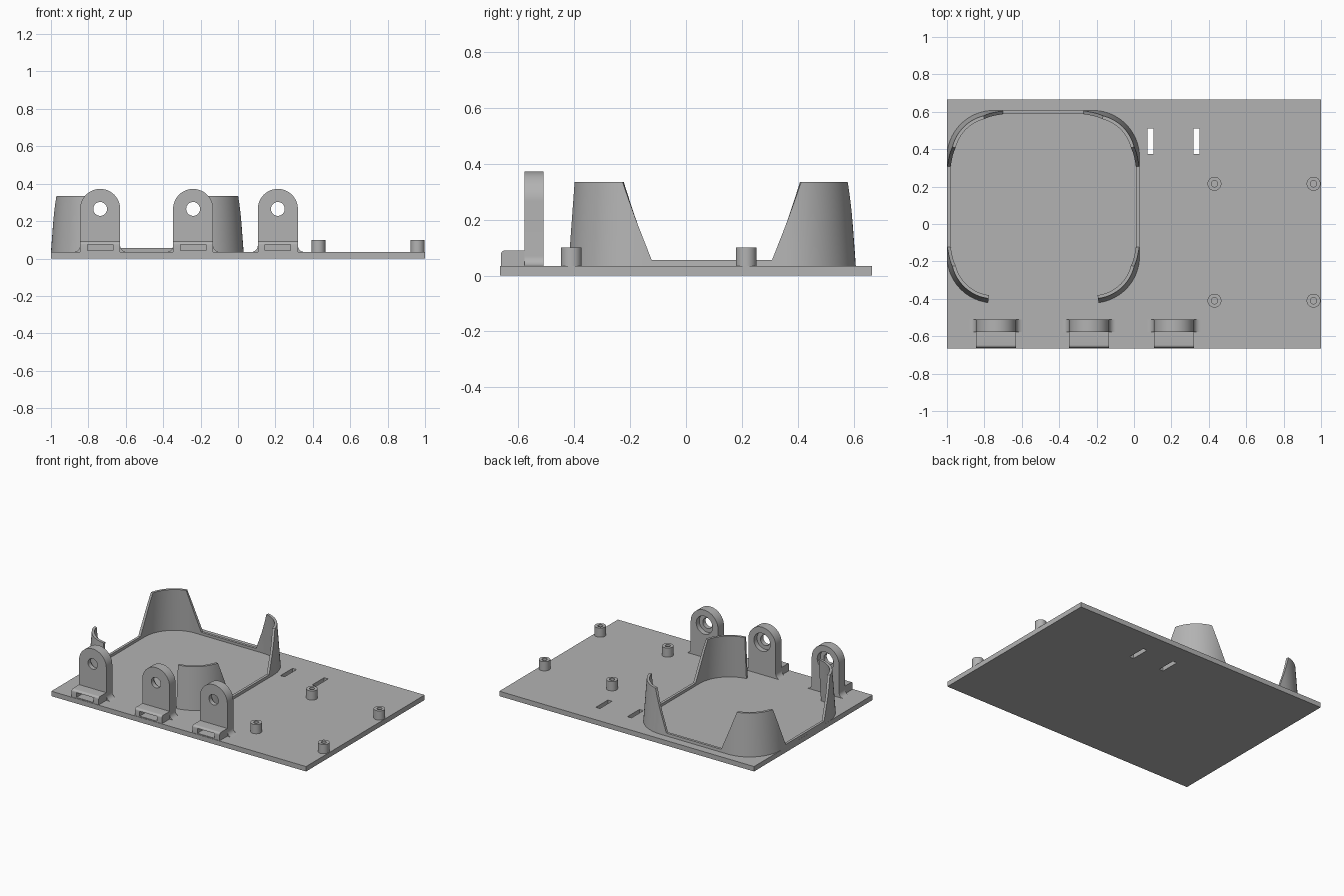
import bpy, bmesh
from math import sin, cos, pi, radians
from mathutils import Vector, Matrix

cube = bpy.data.objects.get("Cube")
if cube:
    bpy.data.objects.remove(cube, do_unlink=True)

grey = bpy.data.materials.new("plain grey")
grey.use_nodes = True
grey.diffuse_color = (0.45, 0.45, 0.45, 1)
grey.node_tree.nodes["Principled BSDF"].inputs["Base Color"].default_value = grey.diffuse_color

PLATE_TOP = 0.035


def finish(name, bm):
    bmesh.ops.recalc_face_normals(bm, faces=bm.faces)
    mesh = bpy.data.meshes.new(name)
    bm.to_mesh(mesh)
    bm.free()
    mesh.materials.append(grey)
    obj = bpy.data.objects.new(name, mesh)
    bpy.context.collection.objects.link(obj)
    return obj


def smooth(obj):
    bpy.ops.object.select_all(action='DESELECT')
    obj.select_set(True)
    bpy.context.view_layer.objects.active = obj
    bpy.ops.object.shade_smooth_by_angle(angle=radians(30))


def box(name, lo, hi):
    bm = bmesh.new()
    lo, hi = Vector(lo), Vector(hi)
    bmesh.ops.create_cube(bm, size=1, matrix=Matrix.Translation((lo + hi) / 2) @ Matrix.Diagonal((*(hi - lo), 1)))
    return finish(name, bm)


def prism(name, points, sweep):
    """Extrude a closed 3D outline along a vector."""
    bm = bmesh.new()
    face = bm.faces.new([bm.verts.new(p) for p in points])
    ext = bmesh.ops.extrude_face_region(bm, geom=[face])
    moved = [v for v in ext["geom"] if isinstance(v, bmesh.types.BMVert)]
    bmesh.ops.translate(bm, verts=moved, vec=sweep)
    return finish(name, bm)


def arc(cx, cy, r, start, end, n):
    return [(cx + r * cos(radians(start + (end - start) * i / n)),
             cy + r * sin(radians(start + (end - start) * i / n))) for i in range(n + 1)]


def cut(obj, *cutters):
    bpy.context.view_layer.objects.active = obj
    for c in cutters:
        c.hide_render = True
        mod = obj.modifiers.new("cut", 'BOOLEAN')
        mod.operation, mod.solver, mod.object = 'DIFFERENCE', 'EXACT', c
        bpy.ops.object.modifier_apply(modifier=mod.name)
        bpy.data.objects.remove(c, do_unlink=True)


# Base plate with two strap slots
plate = box("base_plate", (-1, -0.665, 0), (1, 0.665, PLATE_TOP))
cut(plate, *[box("slot_cutter", (x - 0.016, 0.375, -0.1), (x + 0.016, 0.51, 0.1)) for x in (0.087, 0.335)])

# Holder wall: rounded square, open at the front, low rim rising to four corner posts
CX, CY, HALF, R = -0.485, 0.0925, 0.515, 0.25
THICK, LEAN, LOW, RISE = 0.018, 0.075, 0.055, 0.28
SLOPE_START, SLOPE_RUN = 0.215, 0.11
STEPS, OPEN = 26, 2
inner = HALF - R
path = []
for quarter in range(4):
    a0 = -90 + 90 * quarter
    sx = 1 if quarter in (0, 1) else -1
    sy = 1 if quarter in (1, 2) else -1
    first = OPEN if quarter == 0 else 0
    last = STEPS - OPEN if quarter == 3 else STEPS
    corner = []
    for i in range(first, last + 1):
        a = radians(a0 + 90 * i / STEPS)
        n = Vector((cos(a), sin(a), 0))
        corner.append((Vector((sx * inner, sy * inner, 0)) + n * R, n))
    # points where the slopes meet the low rim
    if quarter > 0:
        n = corner[0][1]
        tangent = Vector((-n.y, n.x, 0))
        corner.insert(0, (n * HALF - tangent * -SLOPE_START, n))
    if quarter < 3:
        n = corner[-1][1]
        tangent = Vector((-n.y, n.x, 0))
        corner.append((n * HALF - tangent * SLOPE_START, n))
    path += corner

bm = bmesh.new()
rings = []
for p, n in path:
    reach = abs(p.y) if p.y < 0 else min(abs(p.x), abs(p.y))
    t = min(1, max(0, (reach - SLOPE_START) / SLOPE_RUN))
    h = LOW + RISE * t
    lean = n * LEAN * (h - PLATE_TOP)
    base = Vector((CX, CY, 0)) + p
    up, foot = Vector((0, 0, h)), Vector((0, 0, PLATE_TOP - 0.005))
    rings.append([bm.verts.new(v) for v in (
        base + foot, base - lean + up, base - lean - n * THICK + up, base - n * THICK + foot)])
for a, b in zip(rings, rings[1:]):
    for k in range(4):
        bm.faces.new((a[k], b[k], b[(k + 1) % 4], a[(k + 1) % 4]))
bm.faces.new(rings[0])
bm.faces.new(rings[-1])
smooth(finish("holder_wall", bm))

# Hollow standoffs
for i, (x, y) in enumerate([(x, y) for x in (0.43, 0.96) for y in (-0.41, 0.215)]):
    post = prism(f"standoff_{i + 1}", [(px, py, 0.03) for px, py in arc(x, y, 0.037, 0, 352.5, 47)], (0, 0, 0.07))
    bore = prism("bore", [(px, py, PLATE_TOP) for px, py in arc(x, y, 0.017, 0, 345, 23)], (0, 0, 0.1))
    cut(post, bore)
    smooth(post)

# Pivot brackets: arched lug with flared base, counterbored hole and slotted foot
W, FLARE, HOLE_Z = 0.107, 0.035, 0.265
BACK, FRONT, EDGE = -0.51, -0.577, -0.662
for i, x in enumerate((-0.737, -0.24, 0.213)):
    outline = [(x + W + FLARE, 0.03)]
    outline += arc(x + W + FLARE, PLATE_TOP + FLARE, FLARE, 270, 180, 8)
    outline += arc(x, HOLE_Z, W, 0, 180, 36)
    outline += arc(x - W - FLARE, PLATE_TOP + FLARE, FLARE, 0, -90, 8)
    outline.append((x - W - FLARE, 0.03))
    lug = prism(f"bracket_lug_{i + 1}", [(u, FRONT, v) for u, v in outline], (0, BACK - FRONT, 0))
    hole = prism("hole", [(u, -0.7, v) for u, v in arc(x, HOLE_Z, 0.037, 0, 348.75, 31)], (0, 0.3, 0))
    recess = prism("recess", [(u, BACK - 0.035, v) for u, v in arc(x, HOLE_Z, 0.064, 0, 352.5, 47)], (0, 0.1, 0))
    cut(lug, hole, recess)
    smooth(lug)

    r = 0.015
    side = [(FRONT + 0.003, 0.03), (FRONT + 0.003, 0.09)] + arc(EDGE + r, 0.09 - r, r, 90, 180, 6) + [(EDGE, 0.03)]
    foot = prism(f"bracket_foot_{i + 1}", [(x - W, v, z) for v, z in side], (2 * W, 0, 0))
    cut(foot, box("pocket", (x - 0.068, -0.7, 0.042), (x + 0.068, FRONT, 0.076)))
    smooth(foot)
